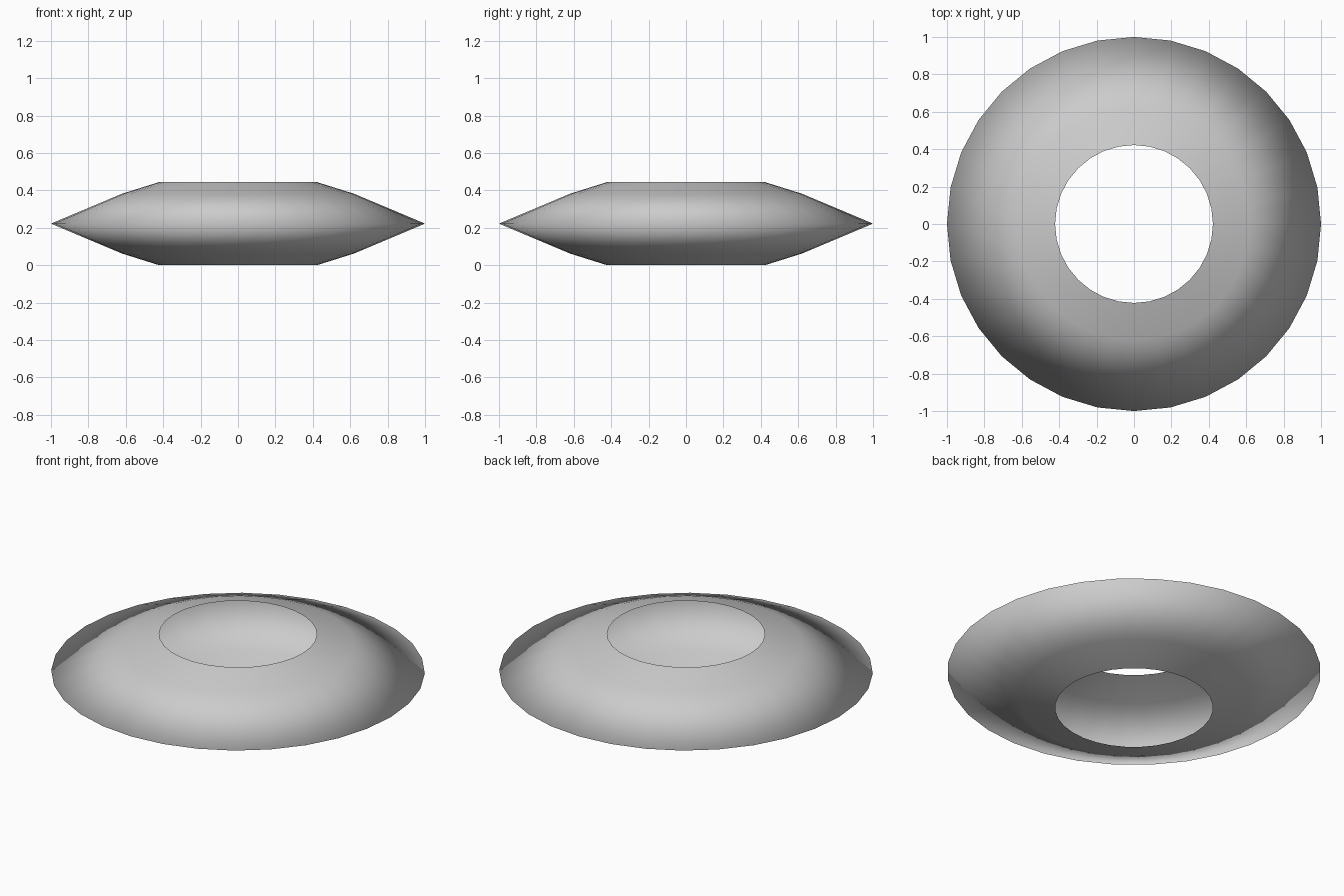
import bpy, bmesh
from math import cos, sin, tau

if "Cube" in bpy.data.objects:
    bpy.data.objects.remove(bpy.data.objects["Cube"])

SIDES = 32
# (radius, height) from the lower opening, out to the rim, up to the upper opening
PROFILE = [(0.422, 0.0), (0.62, 0.062), (1.0, 0.222), (0.62, 0.382), (0.422, 0.444)]

# Thin lathed shell, open at both ends
bm = bmesh.new()
rings = [[bm.verts.new((r * cos(tau * i / SIDES), r * sin(tau * i / SIDES), z))
          for i in range(SIDES)] for r, z in PROFILE]
for low, high in zip(rings, rings[1:]):
    for i in range(SIDES):
        j = (i + 1) % SIDES
        face = bm.faces.new((low[i], low[j], high[j], high[i]))
        face.smooth = True  # smooth all over, including the rim

mesh = bpy.data.meshes.new("ring_shell")
bm.to_mesh(mesh)
bm.free()
bpy.context.collection.objects.link(bpy.data.objects.new("ring_shell", mesh))
